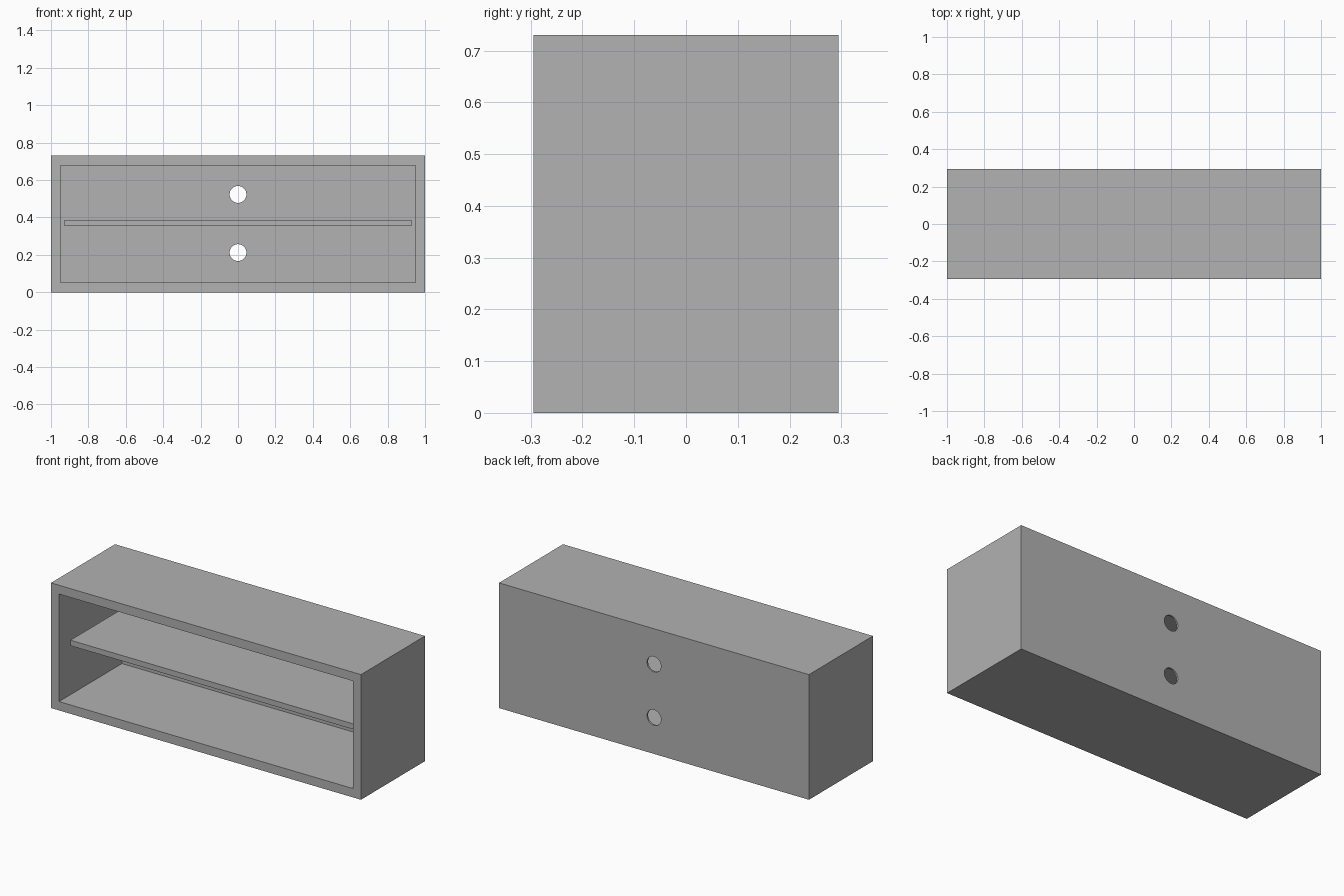
import bpy
import bmesh
from mathutils import Matrix, Vector

W, D, H = 2.0, 0.59, 0.73      # outer size
WALL, BACK = 0.073, 0.01       # frame and back panel thickness
SHELF_Z, SHELF_T, SHELF_INSET = 0.371, 0.032, 0.074

if "Cube" in bpy.data.objects:
    bpy.data.objects.remove(bpy.data.objects["Cube"], do_unlink=True)

grey = bpy.data.materials.new("plain_grey")
grey.use_nodes = True
grey.diffuse_color = (0.445, 0.445, 0.445, 1)
grey.node_tree.nodes["Principled BSDF"].inputs["Base Color"].default_value = grey.diffuse_color


def add_object(name, bm):
    bmesh.ops.recalc_face_normals(bm, faces=bm.faces)
    mesh = bpy.data.meshes.new(name)
    bm.to_mesh(mesh)
    bm.free()
    mesh.materials.append(grey)
    obj = bpy.data.objects.new(name, mesh)
    bpy.context.collection.objects.link(obj)
    return obj


def box(size, center):
    bm = bmesh.new()
    bmesh.ops.create_cube(bm, size=1, matrix=Matrix.Translation(center) @ Matrix.Diagonal((*size, 1)))
    return bm


# Cabinet shell: inset the front face and push it back to the rear panel
bm = box((W, D, H), (0, 0, H / 2))
front = min(bm.faces, key=lambda f: f.calc_center_median().y)
bmesh.ops.inset_region(bm, faces=[front], thickness=WALL)
pushed = bmesh.ops.extrude_face_region(bm, geom=[front])["geom"]
bmesh.ops.translate(bm, vec=Vector((0, D - BACK, 0)),
                    verts=[v for v in pushed if isinstance(v, bmesh.types.BMVert)])
if front.is_valid:
    bmesh.ops.delete(bm, geom=[front], context='FACES_ONLY')
cabinet = add_object("cabinet", bm)

# Shelf, set back from the front opening
shelf_depth = D - BACK - SHELF_INSET
add_object("shelf", box((W - 2 * WALL, shelf_depth, SHELF_T),
                        (0, -D / 2 + SHELF_INSET + shelf_depth / 2, SHELF_Z)))

# Round cable holes through the rear panel
for name, z in (("lower", 0.212), ("upper", 0.523)):
    bm = bmesh.new()
    bmesh.ops.create_cone(bm, cap_ends=True, segments=48, radius1=0.045, radius2=0.045, depth=0.1,
                          matrix=Matrix.Translation((0, D / 2, z)) @ Matrix.Rotation(1.5707963, 4, 'X'))
    cutter = add_object(name + "_hole_cutter", bm)
    cutter.hide_render = True
    cutter.display_type = 'WIRE'
    cut = cabinet.modifiers.new(name + "_hole", 'BOOLEAN')
    cut.operation = 'DIFFERENCE'
    cut.solver = 'EXACT'
    cut.object = cutter
